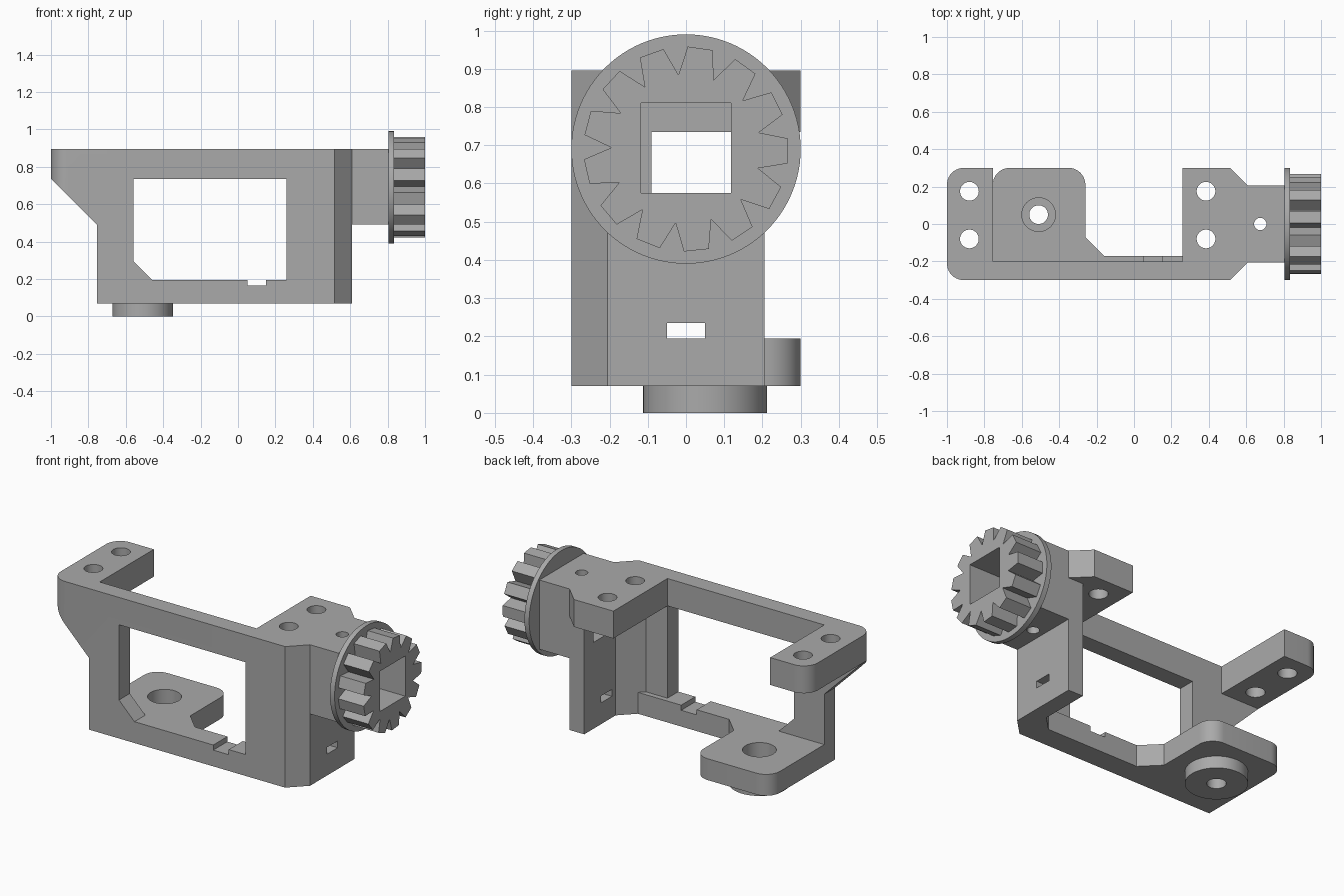
import bpy, bmesh
from math import sin, cos, pi, radians
from mathutils import Matrix, Vector

cube = bpy.data.objects.get("Cube")
if cube:
    bpy.data.objects.remove(cube)

grey = bpy.data.materials.new("plain grey")
grey.use_nodes = True
grey.diffuse_color = (0.4, 0.4, 0.4, 1)
grey.node_tree.nodes["Principled BSDF"].inputs["Base Color"].default_value = (0.4, 0.4, 0.4, 1)

# Axis maps: where a profile's (u, v, depth) land in x, y, z
AXES = {"x": lambda u, v, d: (d, u, v),
        "y": lambda u, v, d: (u, d, v),
        "z": lambda u, v, d: (u, v, d)}


def prism(name, outline, axis, low, high):
    """Extrude a closed outline along an axis between two depths."""
    place = AXES[axis]
    bm = bmesh.new()
    base = bm.faces.new([bm.verts.new(place(u, v, low)) for u, v in outline])
    out = bmesh.ops.extrude_face_region(bm, geom=[base])
    shift = Vector(place(0, 0, high - low))
    bmesh.ops.translate(bm, vec=shift, verts=[g for g in out["geom"] if isinstance(g, bmesh.types.BMVert)])
    bmesh.ops.recalc_face_normals(bm, faces=bm.faces)
    mesh = bpy.data.meshes.new(name)
    bm.to_mesh(mesh)
    bm.free()
    mesh.materials.append(grey)
    obj = bpy.data.objects.new(name, mesh)
    bpy.context.collection.objects.link(obj)
    return obj


def rect(u0, u1, v0, v1):
    return [(u0, v0), (u1, v0), (u1, v1), (u0, v1)]


def circle(u, v, r, n=48):
    return [(u + r * cos(2 * pi * i / n), v + r * sin(2 * pi * i / n)) for i in range(n)]


def corner(u, v, start, r=0.09, n=10):
    """Quarter arc around a centre, counter-clockwise from the start angle."""
    return [(u + r * cos(radians(start + 90 * i / n)), v + r * sin(radians(start + 90 * i / n)))
            for i in range(n + 1)]


def trim(obj, *tool, operation="DIFFERENCE"):
    """Cut or intersect an object with a temporary prism."""
    cutter = prism("cutter", *tool)
    cutter.hide_render = True
    mod = obj.modifiers.new("trim", "BOOLEAN")
    mod.operation, mod.solver, mod.object = operation, "EXACT", cutter
    bpy.context.view_layer.objects.active = obj
    bpy.ops.object.modifier_apply(modifier=mod.name)
    bpy.data.objects.remove(cutter)


FRONT, BACK, INNER = -0.3, 0.3, -0.2
LEFT, BOTTOM, FLOOR, ARM, TOP = -0.755, 0.07, 0.195, 0.735, 0.895
AXLE = 0.69

# Front frame with its window and sloped wing
frame = prism("front_frame", [
    (-1, TOP), (-1, ARM), (LEFT, 0.49), (LEFT, BOTTOM), (0.26, BOTTOM), (0.26, FLOOR),
    (0.15, FLOOR), (0.15, 0.165), (0.05, 0.165), (0.05, FLOOR), (-0.46, FLOOR),
    (-0.56, 0.295), (-0.56, ARM), (0.26, ARM), (0.26, TOP)], "y", FRONT, INNER)
rounded = corner(-0.91, -0.21, 180) + [(0.5, FRONT), (0.5, 0), (-1, 0)]
trim(frame, rounded, "z", 0, 1, operation="INTERSECT")

# Upper arm at the far end
arm = prism("upper_arm", [(-1, INNER), (LEFT, INNER), (LEFT, BACK)] + corner(-0.91, 0.21, 90),
            "z", ARM, TOP)

# Lower plate with ledge, notch and counterbored boss
plate = prism("lower_plate",
              [(LEFT, INNER), (0.4, INNER), (0.43, -0.17), (-0.16, -0.17), (-0.26, -0.07)]
              + corner(-0.35, 0.21, 0) + corner(LEFT + 0.09, 0.21, 90), "z", BOTTOM, FLOOR)
trim(plate, rect(0.05, 0.15, -0.25, -0.1), "z", 0.165, 0.3)
boss = prism("pivot_boss", circle(-0.51, 0.05, 0.162, 64), "z", 0, BOTTOM)
trim(plate, circle(-0.51, 0.05, 0.09), "z", 0.11, 0.3)
for part in (plate, boss):
    trim(part, circle(-0.51, 0.05, 0.05), "z", -0.1, 0.3)

# Side column with chamfered corner and cable slot
column = prism("side_column", [
    (0.26, FRONT), (0.515, FRONT), (0.61, -0.205), (0.61, 0.205), (0.515, 0.205),
    (0.515, -0.085), (0.4, INNER), (0.26, INNER)], "z", BOTTOM, ARM)
trim(column, rect(-0.05, 0.05, FLOOR, 0.235), "x", 0.45, 0.7)

# Top plate and the block that carries the gear
top = prism("top_plate", [
    (0.26, FRONT), (0.515, FRONT), (0.61, -0.205), (0.805, -0.205), (0.805, 0.205),
    (0.61, 0.205), (0.515, BACK), (0.26, BACK)], "z", ARM, TOP)
block = prism("gear_block", rect(-0.205, 0.205, 0.49, ARM), "x", 0.61, 0.805)

# Screw holes
for part, x in ((arm, -0.88), (top, 0.385)):
    for y in (0.175, -0.08):
        trim(part, circle(x, y, 0.05), "z", 0.6, 1)
for part in (top, block):
    trim(part, circle(0.675, 0, 0.033, 32), "z", 0.4, 1)

# Flange and toothed wheel
flange = prism("gear_flange", circle(0, AXLE, 0.3, 96), "x", 0.805, 0.835)
TEETH = 13
teeth = []
for i in range(TEETH):
    mid = radians(8) + 2 * pi * i / TEETH
    for turn, r in ((-pi / TEETH, 0.195), (radians(-7), 0.268), (radians(7), 0.268)):
        teeth.append((r * sin(mid + turn), AXLE + r * cos(mid + turn)))
gear = prism("gear_wheel", teeth, "x", 0.835, 1)

# Square bore through the wheel and column
for part in (column, top, block, flange, gear):
    trim(part, rect(-0.118, 0.118, 0.575, 0.81), "x", 0.51, 1.1)

# Smooth the round walls, keep the edges crisp
bpy.ops.object.select_all(action="DESELECT")
for part in (frame, arm, plate, boss, column, top, block, flange, gear):
    part.select_set(True)
bpy.context.view_layer.objects.active = frame
bpy.ops.object.shade_smooth_by_angle(angle=radians(20))
